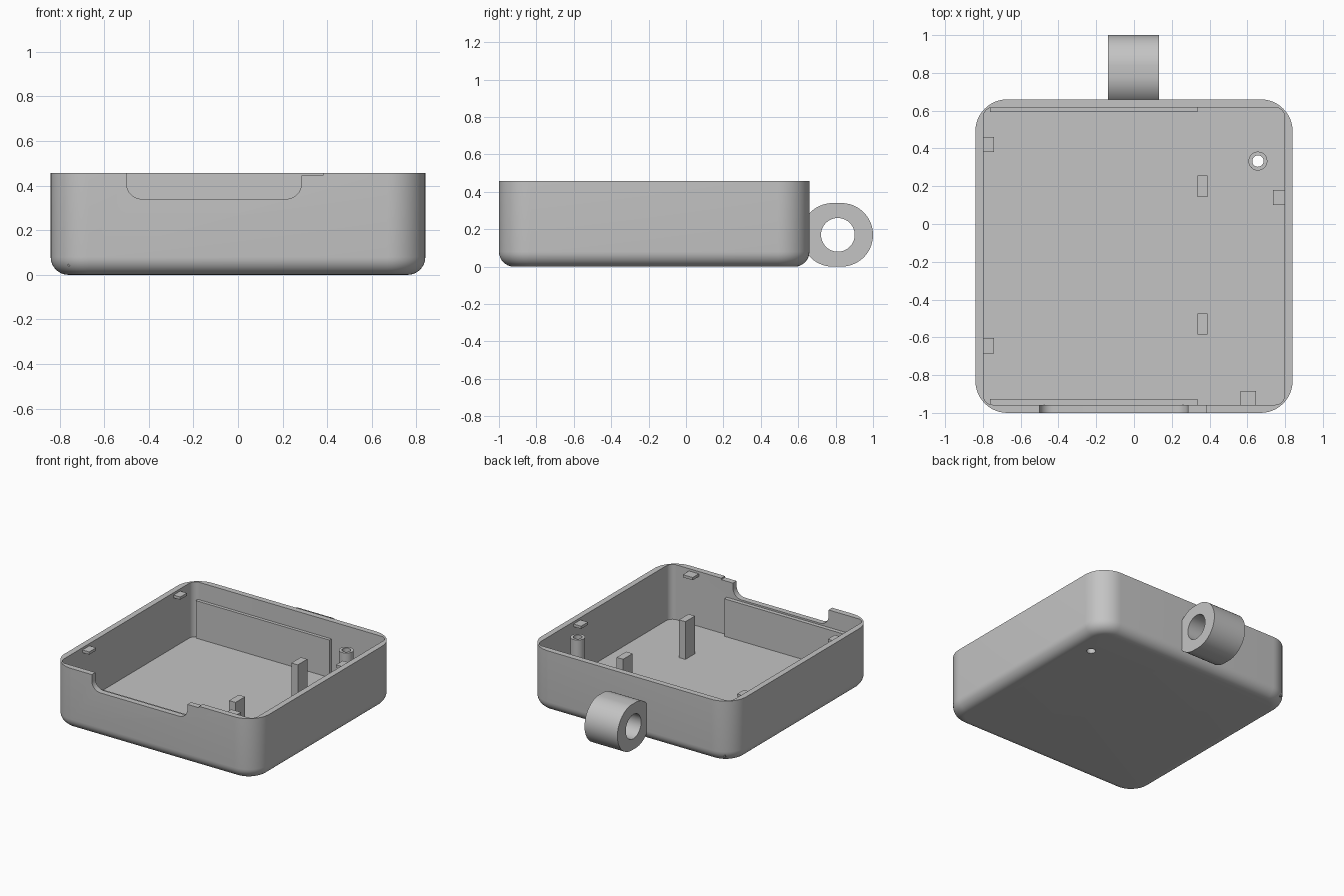
import bpy, bmesh, math

if "Cube" in bpy.data.objects:
    bpy.data.objects.remove(bpy.data.objects["Cube"])

grey = bpy.data.materials.new("plain_grey")
grey.diffuse_color = (0.55, 0.55, 0.55, 1)
grey.use_nodes = True
grey.node_tree.nodes["Principled BSDF"].inputs["Base Color"].default_value = grey.diffuse_color


def skin(name, rings, closed=False):
    """Bridge rings of equal point count; cap the ends or join last to first."""
    bm = bmesh.new()
    vr = [[bm.verts.new(p) for p in ring] for ring in rings]
    n = len(vr[0])
    pairs = list(zip(vr, vr[1:])) + ([(vr[-1], vr[0])] if closed else [])
    for a, b in pairs:
        for i in range(n):
            j = (i + 1) % n
            bm.faces.new((a[i], a[j], b[j], b[i]))
    if not closed:
        bm.faces.new(vr[0][::-1])
        bm.faces.new(vr[-1])
    bmesh.ops.recalc_face_normals(bm, faces=bm.faces[:])
    me = bpy.data.meshes.new(name)
    bm.to_mesh(me)
    bm.free()
    me.materials.append(grey)
    ob = bpy.data.objects.new(name, me)
    bpy.context.collection.objects.link(ob)
    return ob


def box(name, x0, x1, y0, y1, z0, z1):
    return skin(name, [[(x0, y0, z), (x1, y0, z), (x1, y1, z), (x0, y1, z)]
                       for z in (z0, z1)])


def rounded(x0, x1, y0, y1, r, z, seg=12):
    pts = []
    corners = [(x1 - r, y1 - r), (x0 + r, y1 - r), (x0 + r, y0 + r), (x1 - r, y0 + r)]
    for k, (cx, cy) in enumerate(corners):
        for i in range(seg + 1):
            a = math.pi / 2 * (k + i / seg)
            pts.append((cx + r * math.cos(a), cy + r * math.sin(a), z))
    return pts


def circle(cx, cy, r, z, n=40):
    return [(cx + r * math.cos(2 * math.pi * i / n),
             cy + r * math.sin(2 * math.pi * i / n), z) for i in range(n)]


def smooth(ob):
    bpy.ops.object.select_all(action='DESELECT')
    ob.select_set(True)
    bpy.context.view_layer.objects.active = ob
    bpy.ops.object.shade_smooth_by_angle(angle=math.radians(30))


def cut(ob, cutter):
    mod = ob.modifiers.new("cut", 'BOOLEAN')
    mod.operation = 'DIFFERENCE'
    mod.solver = 'EXACT'
    mod.object = cutter
    bpy.context.view_layer.objects.active = ob
    bpy.ops.object.modifier_apply(modifier=mod.name)
    bpy.data.objects.remove(cutter)


# Case: filleted bottom, straight walls, hollow inside
TOP, FIL, FLOOR = 0.457, 0.08, 0.05
rings = []
for i in range(9):
    a = math.pi / 2 * i / 8
    d = FIL * (1 - math.sin(a))
    rings.append(rounded(-0.84 + d, 0.84 - d, -1 + d, 0.66 - d, 0.17 - d,
                         FIL * (1 - math.cos(a))))
rings.append(rounded(-0.84, 0.84, -1, 0.66, 0.17, TOP))
for z in (TOP, FLOOR):
    rings.append(rounded(-0.797, 0.797, -0.957, 0.617, 0.05, z))
case = skin("case", rings)

# Front opening with rounded lower corners and a shallow step beside it
R = 0.07
arcs = [(-0.5 + R, math.pi), (0.285 - R, 1.5 * math.pi)]
prof = [(-0.5, 0.6)]
for cx, start in arcs:
    for i in range(9):
        a = start + math.pi / 2 * i / 8
        prof.append((cx + R * math.cos(a), 0.34 + R + R * math.sin(a)))
prof += [(0.285, 0.446), (0.38, 0.446), (0.38, 0.6)]
cut(case, skin("opening_cutter", [[(x, y, z) for x, z in prof] for y in (-1.1, -0.9)]))

# Hole through the floor under the post
PX, PY = 0.656, 0.333
cut(case, skin("hole_cutter", [circle(PX, PY, 0.03, z) for z in (-0.1, 0.2)]))
smooth(case)

# Hollow post
post = skin("post", [circle(PX, PY, r, z) for r, z in
                     ((0.05, 0.04), (0.05, 0.44), (0.03, 0.44), (0.03, 0.04))], closed=True)
smooth(post)

# Rails along the front and back walls
box("front_rail", -0.762, 0.335, -0.965, -0.927, 0.04, 0.328)
box("back_rail", -0.762, 0.335, 0.593, 0.63, 0.04, 0.328)

# Upright stops
for name, y in (("front_stop", -0.53), ("back_stop", 0.2)):
    box(name, 0.337, 0.39, y - 0.056, y + 0.056, 0.04, 0.33)

# Small catches under the rim
for name, x0, x1, y0, y1 in (("left_back_catch", -0.81, -0.742, 0.382, 0.46),
                             ("left_front_catch", -0.81, -0.742, -0.685, -0.603),
                             ("right_catch", 0.735, 0.81, 0.1, 0.18),
                             ("front_catch", 0.565, 0.645, -0.97, -0.885)):
    box(name, x0, x1, y0, y1, 0.42, 0.44)

# Hanging loop on the back
N = 64
outer, inner = [], []
for i in range(N):
    a = 2 * math.pi * (i + 0.5) / N
    c, s = math.cos(a), math.sin(a)
    outer.append((max(0.645, (0.83 if c > 0 else 0.785) + 0.17 * c), 0.17 + 0.17 * s))
    inner.append((0.812 + 0.09 * c, 0.17 + 0.09 * s))
loop = skin("hanging_loop", [[(x, y, z) for y, z in p] for x, p in
                             ((-0.137, outer), (0.133, outer), (0.133, inner), (-0.137, inner))],
            closed=True)
smooth(loop)
